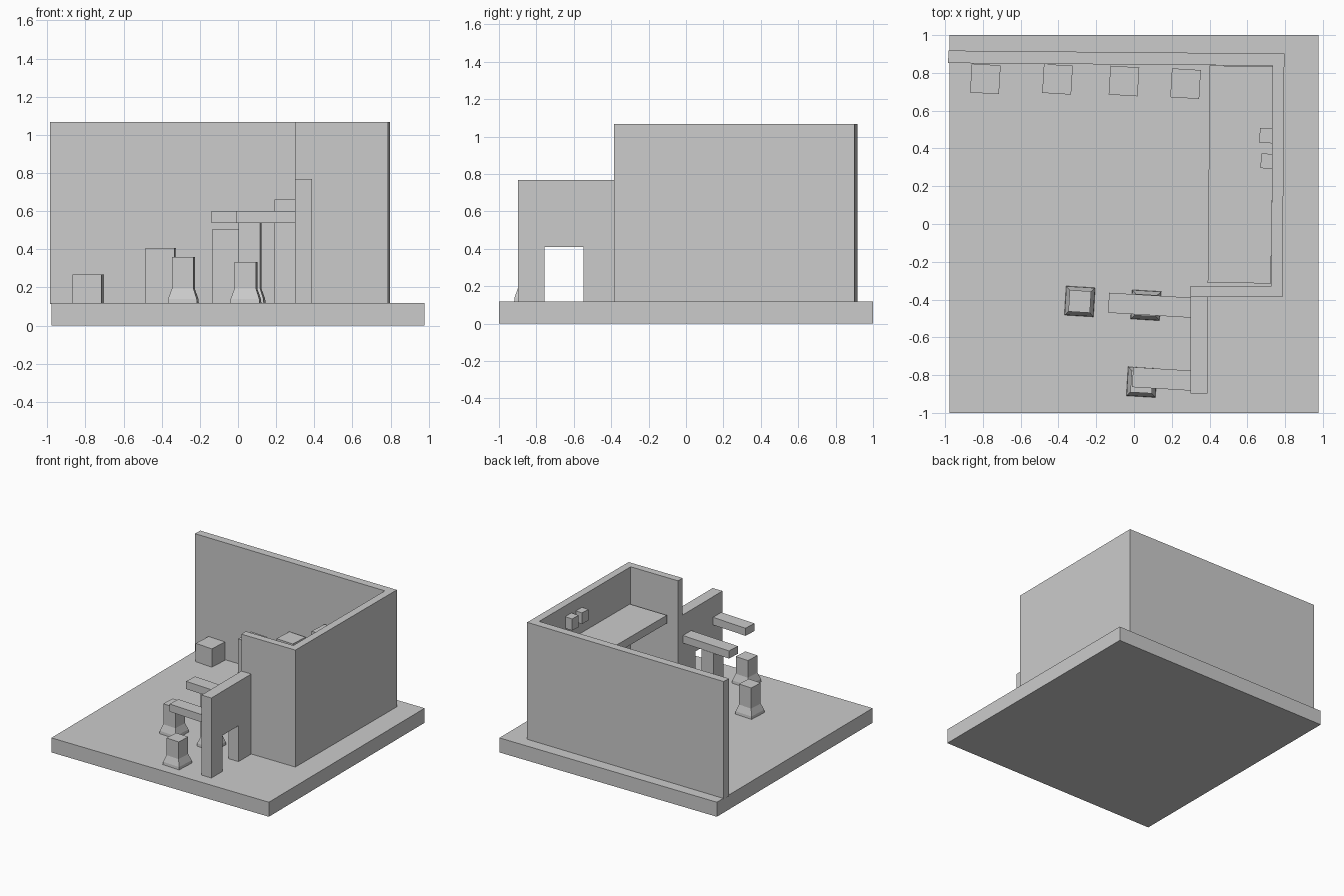
import bpy
import bmesh
from mathutils import Matrix, Vector

if "Cube" in bpy.data.objects:
    bpy.data.objects.remove(bpy.data.objects["Cube"])

FLOOR = 0.118   # top of the base slab
TILT = -0.06    # slight hand-placed twist of the loose pieces


def finish(name, bm):
    bmesh.ops.recalc_face_normals(bm, faces=bm.faces[:])
    mesh = bpy.data.meshes.new(name)
    bm.to_mesh(mesh)
    bm.free()
    obj = bpy.data.objects.new(name, mesh)
    bpy.context.collection.objects.link(obj)
    return obj


def box(name, center, size, z0, z1, angle=0.0):
    bm = bmesh.new()
    bmesh.ops.create_cube(bm, size=1)
    bm.transform(Matrix.Diagonal((size[0], size[1], z1 - z0, 1)))
    obj = finish(name, bm)
    obj.location = (center[0], center[1], (z0 + z1) / 2)
    obj.rotation_euler.z = angle
    return obj


def extrude(name, points, offset):
    bm = bmesh.new()
    face = bm.faces.new([bm.verts.new(p) for p in points])
    res = bmesh.ops.extrude_face_region(bm, geom=[face])
    verts = [g for g in res["geom"] if isinstance(g, bmesh.types.BMVert)]
    bmesh.ops.translate(bm, verts=verts, vec=Vector(offset))
    # keep the cap that the extrusion started from
    bmesh.ops.holes_fill(bm, edges=bm.edges[:])
    return finish(name, bm)


def pedestal(name, center, top):
    # square stack: lip, sloped foot, straight shaft
    bm = bmesh.new()
    rings = []
    for half, z in ((0.077, FLOOR), (0.075, 0.14), (0.057, 0.193), (0.057, top)):
        rings.append([bm.verts.new((sx * half, sy * half, z))
                      for sx, sy in ((-1, -1), (1, -1), (1, 1), (-1, 1))])
    for low, high in zip(rings, rings[1:]):
        for i in range(4):
            j = (i + 1) % 4
            bm.faces.new((low[i], low[j], high[j], high[i]))
    bm.faces.new(rings[0])
    bm.faces.new(rings[-1])
    obj = finish(name, bm)
    obj.location = (center[0], center[1], 0)
    obj.rotation_euler.z = TILT


# Base slab
box("base", (0, 0), (1.955, 2.0), 0, FLOOR)

# Tall wall wrapping the back, right side and front return
plan = [(-0.981, 0.918), (0.796, 0.902), (0.786, -0.386), (0.30, -0.386),
        (0.30, -0.327), (0.727, -0.327), (0.733, 0.838), (-0.985, 0.852)]
extrude("tall_wall", [(x, y, 0.113) for x, y in plan], (0, 0, 0.955))

# Low wall with a doorway
arch = [(-0.897, FLOOR), (-0.757, FLOOR), (-0.757, 0.41), (-0.548, 0.41),
        (-0.548, FLOOR), (-0.386, FLOOR), (-0.386, 0.768), (-0.897, 0.768)]
extrude("doorway_wall", [(0.30, y, z) for y, z in arch], (0.089, 0, 0))

# Raised inner ledge and two wall blocks above it
box("ledge", (0.563, 0.262), (0.335, 1.15), 0.705, 0.77, -0.009)
box("wall_block_1", (0.70, 0.468), (0.07, 0.078), 0.885, 0.98, TILT)
box("wall_block_2", (0.704, 0.333), (0.065, 0.078), 0.885, 0.975, TILT)

# Step blocks rising along the back wall
steps = [(-0.787, 0.768, 0.267), (-0.405, 0.766, 0.407),
         (-0.053, 0.757, 0.507), (0.273, 0.743, 0.66)]
for i, (x, y, top) in enumerate(steps):
    box(f"step_block_{i + 1}", (x, y), (0.153, 0.153), FLOOR, top, TILT)

# Pedestals at the front
pedestal("pedestal_left", (-0.287, -0.41), 0.36)
pedestal("pedestal_tall", (0.063, -0.43), 0.54)
pedestal("pedestal_front", (0.041, -0.837), 0.332)

# Beams reaching out from the low wall
box("beam_back", (0.085, -0.43), (0.44, 0.106), 0.538, 0.6, TILT)
box("beam_front", (0.15, -0.82), (0.315, 0.106), 0.538, 0.6, TILT)
